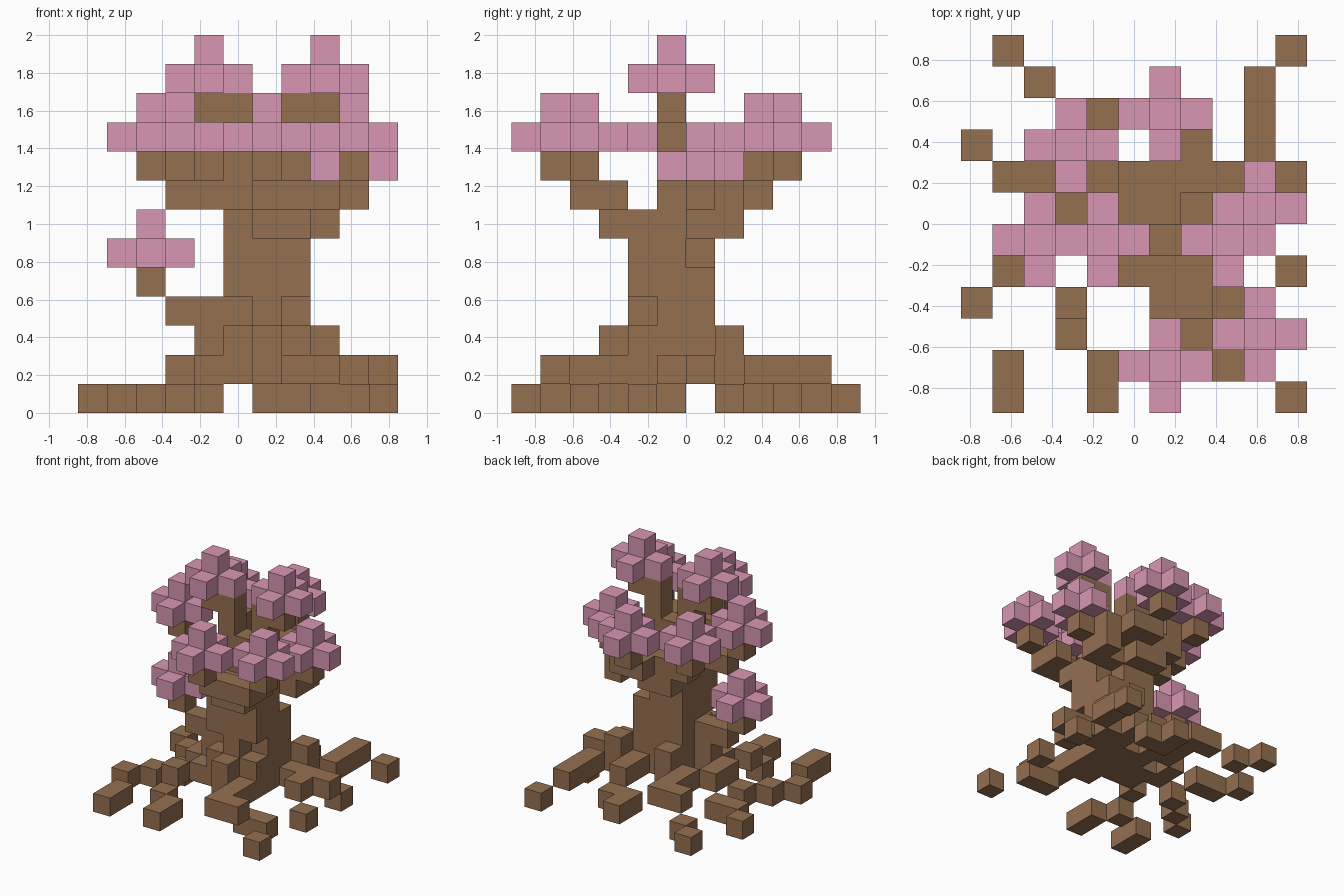
import bpy
import bmesh
from mathutils import Vector

cube = bpy.data.objects.get("Cube")
if cube:
    bpy.data.objects.remove(cube, do_unlink=True)

SIZE = 2 / 13                      # edge of one block
ORIGIN = Vector((-5.5, -6, 0))     # block grid corner, in blocks
STEP = {"e": Vector((1, 0, 0)), "w": Vector((-1, 0, 0)),
        "n": Vector((0, 1, 0)), "s": Vector((0, -1, 0)),
        "u": Vector((0, 0, 1)), "d": Vector((0, 0, -1))}


def make_material(name, colour):
    mat = bpy.data.materials.new(name)
    mat.use_nodes = True
    mat.diffuse_color = (*colour, 1)
    bsdf = mat.node_tree.nodes["Principled BSDF"]
    bsdf.inputs["Base Color"].default_value = (*colour, 1)
    bsdf.inputs["Roughness"].default_value = 0.9
    return mat


bark = make_material("brown bark", (0.3, 0.16, 0.083))
petal = make_material("pink blossom", (0.69, 0.31, 0.455))

parts = []       # (name, cells, material)
taken = set()    # every filled grid cell


def key(v):
    return tuple(int(round(c)) for c in v)


def add_part(name, cells, mat):
    fresh = [c for c in dict.fromkeys(cells) if c not in taken]
    taken.update(fresh)
    parts.append((name, fresh, mat))


def walk(start, path):
    """Cells met along a path of compass moves; 'nd' is one diagonal move."""
    pos = Vector(start)
    cells = [key(pos)]
    for move in path.split():
        for letter in move:
            pos = pos + STEP[letter]
        cells.append(key(pos))
    return cells


def block(xs, ys, zs):
    return [(x, y, z) for x in range(xs[0], xs[1] + 1)
            for y in range(ys[0], ys[1] + 1)
            for z in range(zs[0], zs[1] + 1)]


# Trunk: a square column with chipped corners, a crown ledge and a knotty foot
chips = {(5, 4, 3), (7, 4, 3), (7, 6, 5), (7, 6, 7)}
trunk = block((5, 7), (4, 6), (1, 6)) + block((5, 7), (5, 6), (7, 7))
trunk = [c for c in trunk if c not in chips] + block((5, 7), (5, 5), (8, 8))
add_part("trunk", trunk, bark)
add_part("crown_ledge", block((5, 8), (7, 7), (7, 7)), bark)
foot = block((6, 6), (3, 3), (1, 2)) + block((5, 5), (7, 7), (1, 2))
foot += block((8, 8), (7, 7), (1, 2)) + block((4, 4), (5, 5), (1, 2))
add_part("trunk_foot", foot, bark)

# Roots wander out and step down to the ground
roots = {
    "front_root": ((7, 3, 1), "s s e"),
    "front_left_root_tip": ((8, 2, 0), "e ess"),
    "front_right_root": ((4, 4, 1), "sw sd es s"),
    "front_right_root_tip": ((1, 1, 0), "s"),
    "right_root": ((3, 5, 1), "wd ws ws"),
    "back_right_root": ((3, 6, 1), "wnd w wn"),
    "back_right_long_root": ((4, 7, 1), "n n w wnd wn"),
    "back_root": ((7, 7, 1), "n nd w n"),
    "back_left_root": ((9, 8, 1), "n n end"),
    "left_root": ((8, 6, 1), "e e nd"),
    "front_left_root": ((9, 5, 1), "esd"),
}
for name, (start, path) in roots.items():
    add_part(name, walk(start, path), bark)

# Branches climb from the trunk to each blossom
branches = {
    "low_branch": ((4, 5, 3), "w wu"),
    "right_branch": ((4, 5, 7), "w wu"),
    "front_branch": ((6, 3, 6), "su su"),
    "front_left_branch": ((7, 3, 6), "su e n seu"),
    "left_branch": ((8, 6, 6), "n s u e"),
    "back_branch": ((6, 7, 6), "u n e wnu"),
    "back_right_branch": ((5, 7, 6), "u w u wn"),
    "top_right_branch": ((5, 5, 9), "u w"),
    "top_left_branch": ((7, 5, 9), "u e"),
}
for name, (start, path) in branches.items():
    add_part(name, walk(start, path), bark)

# Blossoms: a flat cross with one block on top
blossoms = {
    "top_right_blossom": (4, 5, 11), "top_left_blossom": (8, 5, 11),
    "front_blossom": (6, 1, 9), "front_left_blossom": (9, 2, 9),
    "back_blossom": (6, 9, 9), "back_right_blossom": (3, 8, 9),
    "left_blossom": (9, 6, 8), "right_blossom": (2, 5, 9),
    "low_blossom": (2, 5, 5),
}
for name, centre in blossoms.items():
    cells = [centre] + [key(Vector(centre) + STEP[d]) for d in "ewnsu"]
    add_part(name, cells, petal)


def build(name, cells, mat):
    """Make one mesh from the outer block faces of a part."""
    bm = bmesh.new()
    for cell in cells:
        middle = Vector(cell) + ORIGIN + Vector((0.5, 0.5, 0.5))
        for d in STEP.values():
            if key(Vector(cell) + d) in taken:
                continue
            a = Vector((d.y, d.z, d.x)) / 2
            b = d.cross(a)
            face = middle + d / 2
            corners = (face - a - b, face + a - b, face + a + b, face - a + b)
            bm.faces.new([bm.verts.new(c * SIZE) for c in corners])
    bmesh.ops.remove_doubles(bm, verts=bm.verts, dist=SIZE / 100)
    mesh = bpy.data.meshes.new(name)
    bm.to_mesh(mesh)
    bm.free()
    mesh.materials.append(mat)
    obj = bpy.data.objects.new(name, mesh)
    bpy.context.collection.objects.link(obj)


for part in parts:
    build(*part)
